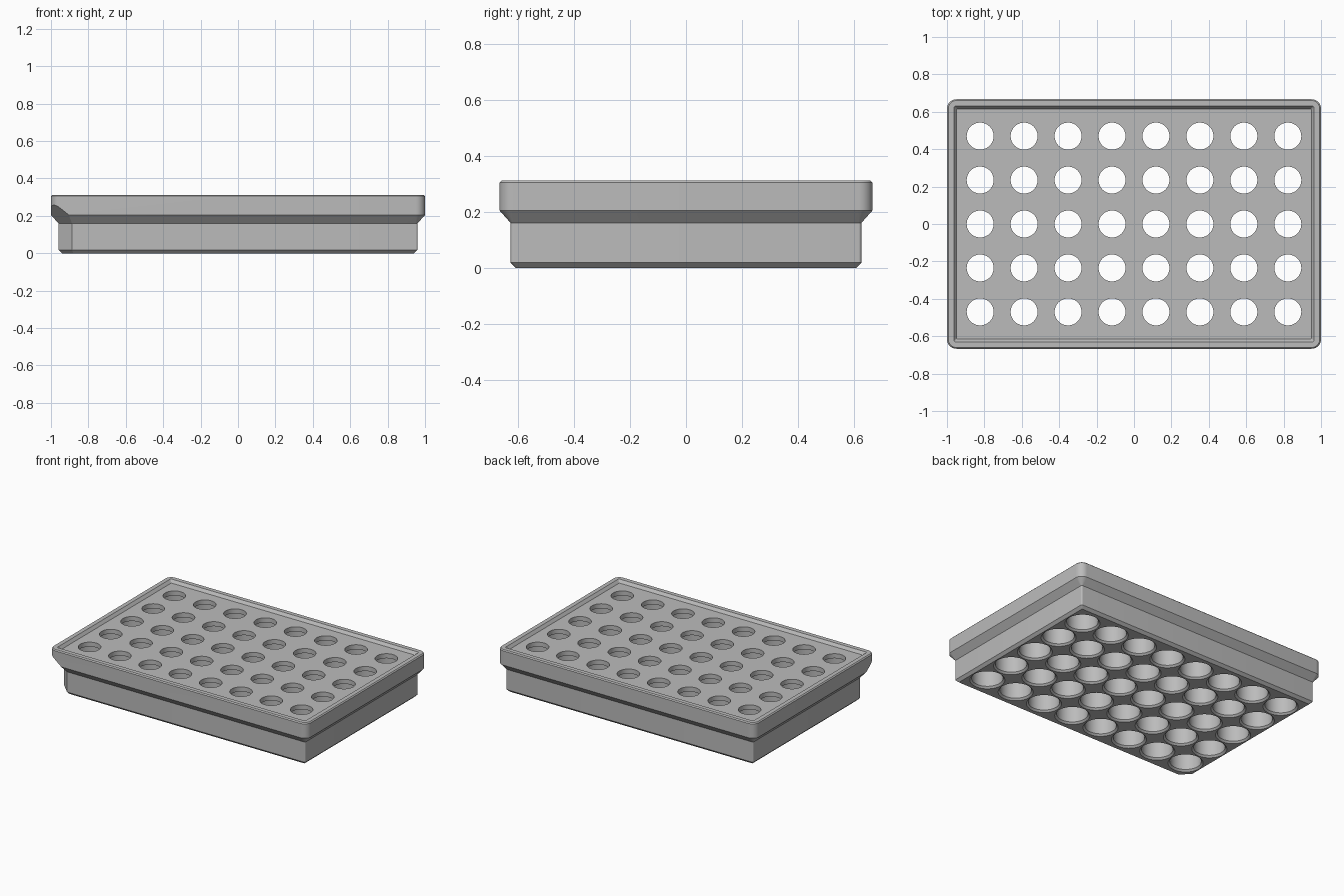
import bpy, bmesh, math
from mathutils import Vector

if "Cube" in bpy.data.objects:
    bpy.data.objects.remove(bpy.data.objects["Cube"])

BODY_X, BODY_Y = 0.96, 0.627      # half sizes of the lower body
FLARE_Z, RIM_Z, TOP_Z = 0.16, 0.205, 0.312
OVERHANG, CHAMFER, CORNER_CUT = 0.04, 0.018, 0.072
PITCH = 0.235

grey = bpy.data.materials.new("matte_grey")
grey.use_nodes = True
colour = (0.5, 0.5, 0.5, 1)
grey.diffuse_color = colour
grey.node_tree.nodes["Principled BSDF"].inputs["Base Color"].default_value = colour


def rounded_ring(offset, radius, z, steps=8):
    """Rounded rectangle, offset outward from the body outline."""
    points = []
    for quarter, (sx, sy) in enumerate([(1, 1), (-1, 1), (-1, -1), (1, -1)]):
        cx = sx * (BODY_X + offset - radius)
        cy = sy * (BODY_Y + offset - radius)
        for i in range(steps + 1):
            a = (quarter + i / steps) * math.pi / 2
            points.append((cx + radius * math.cos(a), cy + radius * math.sin(a), z))
    return points


def circle_ring(cx, cy, radius, z, steps=48):
    angles = [2 * math.pi * i / steps for i in range(steps)]
    return [(cx + radius * math.cos(a), cy + radius * math.sin(a), z) for a in angles]


def loft(bm, rings):
    """Closed skin over rings listed from bottom to top."""
    loops = [[bm.verts.new(p) for p in ring] for ring in rings]
    n = len(loops[0])
    for low, high in zip(loops, loops[1:]):
        for i in range(n):
            j = (i + 1) % n
            bm.faces.new((low[i], low[j], high[j], high[i]))
    bm.faces.new(loops[0][::-1])
    bm.faces.new(loops[-1])


def slice_off(bm, point, normal):
    """Remove everything on the normal side of a plane and cap the cut."""
    geom = bm.verts[:] + bm.edges[:] + bm.faces[:]
    cut = bmesh.ops.bisect_plane(bm, geom=geom, plane_co=point, plane_no=normal, clear_outer=True)
    edges = [e for e in cut["geom_cut"] if isinstance(e, bmesh.types.BMEdge)]
    bmesh.ops.holes_fill(bm, edges=edges, sides=0)


def make_object(name, bm):
    bmesh.ops.recalc_face_normals(bm, faces=bm.faces[:])
    mesh = bpy.data.meshes.new(name)
    bm.to_mesh(mesh)
    bm.free()
    mesh.materials.append(grey)
    obj = bpy.data.objects.new(name, mesh)
    bpy.context.collection.objects.link(obj)
    return obj


def combine(target, other, operation):
    bpy.context.view_layer.objects.active = target
    mod = target.modifiers.new(operation, "BOOLEAN")
    mod.operation, mod.object, mod.solver = operation, other, "EXACT"
    bpy.ops.object.modifier_apply(modifier=mod.name)
    bpy.data.objects.remove(other)


# Lower body with a chamfered foot and one cut-off corner
outward = Vector((-1, -1, 0)).normalized()
corner = Vector((-BODY_X + CORNER_CUT, -BODY_Y, 0))
bm = bmesh.new()
loft(bm, [rounded_ring(-CHAMFER, 0.005, 0), rounded_ring(0, 0.01, CHAMFER),
          rounded_ring(0, 0.01, RIM_Z - 0.01)])
slice_off(bm, corner, outward)
slice_off(bm, corner + Vector((0, 0, CHAMFER)), outward - Vector((0, 0, 1)))
tray = make_object("rack_tray", bm)

# Flared rim, following the cut corner with a sloping face
bm = bmesh.new()
loft(bm, [rounded_ring(0, 0.01, FLARE_Z), rounded_ring(OVERHANG, 0.05, RIM_Z),
          rounded_ring(OVERHANG, 0.05, TOP_Z - 0.007),
          rounded_ring(OVERHANG - 0.007, 0.043, TOP_Z)])
slope = outward * (RIM_Z - FLARE_Z) - Vector((0, 0, OVERHANG))
slice_off(bm, corner + Vector((0, 0, FLARE_Z)), slope)
combine(tray, make_object("flared_rim", bm), "UNION")

# Shallow recess in the top
bm = bmesh.new()
loft(bm, [rounded_ring(-0.012, 0.006, TOP_Z - 0.02), rounded_ring(0.018, 0.012, TOP_Z + 0.02)])
combine(tray, make_object("top_recess_cutter", bm), "DIFFERENCE")

# Wells: countersunk below, narrowing to a smaller opening on top
bm = bmesh.new()
well = [(0.115, -0.003), (0.1, 0.012), (0.1, 0.26), (0.072, 0.26), (0.072, 0.35)]
for col in range(8):
    for row in range(5):
        cx, cy = (col - 3.5) * PITCH, (row - 2) * PITCH
        loft(bm, [circle_ring(cx, cy, r, z) for r, z in well])
combine(tray, make_object("well_cutter", bm), "DIFFERENCE")

bpy.ops.object.select_all(action="DESELECT")
tray.select_set(True)
bpy.context.view_layer.objects.active = tray
bpy.ops.object.shade_smooth_by_angle(angle=math.radians(25))
